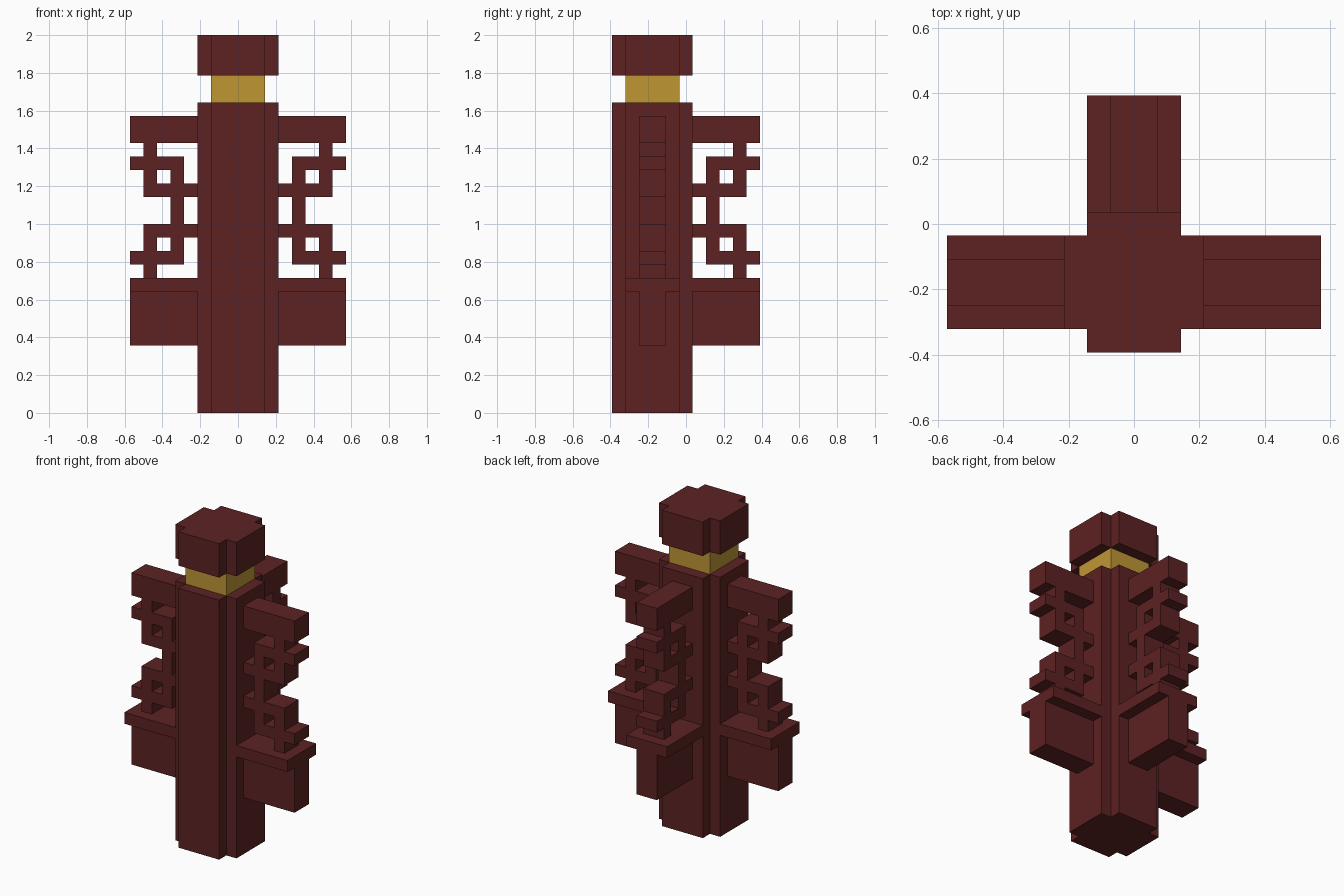
import bpy
import bmesh
from math import pi
from mathutils import Matrix, Vector

cube = bpy.data.objects.get("Cube")
if cube:
    bpy.data.objects.remove(cube)

U = 2 / 28                        # one block
CENTRE = Vector((0, -2.5 * U, 0))  # column axis


def material(name, rgb):
    mat = bpy.data.materials.new(name)
    mat.use_nodes = True
    mat.diffuse_color = (*rgb, 1)
    mat.node_tree.nodes["Principled BSDF"].inputs["Base Color"].default_value = (*rgb, 1)
    return mat


RED = material("dark red", (0.109, 0.016, 0.017))
GOLD = material("gold", (0.52, 0.305, 0.034))


def finish(name, bm, mat, angle=0):
    """Scale blocks to units, turn about the column axis and link."""
    bmesh.ops.recalc_face_normals(bm, faces=bm.faces)
    bm.transform(Matrix.Translation(CENTRE) @ Matrix.Rotation(angle, 4, "Z") @ Matrix.Scale(U, 4))
    mesh = bpy.data.meshes.new(name)
    bm.to_mesh(mesh)
    bm.free()
    mesh.materials.append(mat)
    obj = bpy.data.objects.new(name, mesh)
    bpy.context.collection.objects.link(obj)


def add_box(bm, x0, x1, half, z0, z1):
    size = Matrix.Diagonal((x1 - x0, 2 * half, z1 - z0, 1))
    place = Matrix.Translation(((x0 + x1) / 2, 0, (z0 + z1) / 2))
    bmesh.ops.create_cube(bm, size=1, matrix=place @ size)


def boxes(name, mat, parts, angle=0):
    bm = bmesh.new()
    for part in parts:
        add_box(bm, *part)
    finish(name, bm, mat, angle)


def cross_prism(name, z0, z1):
    """Square column with a one-block notch at each corner."""
    bm = bmesh.new()
    ring = []
    for sx, sy in ((1, 1), (-1, 1), (-1, -1), (1, -1)):
        corner = [(3, 2), (2, 2), (2, 3)]
        if sx != sy:
            corner.reverse()
        ring += [bm.verts.new((sx * x, sy * y, z0)) for x, y in corner]
    base = bm.faces.new(ring)
    top = bmesh.ops.extrude_face_region(bm, geom=[base], use_keep_orig=True)["geom"]
    verts = [v for v in top if isinstance(v, bmesh.types.BMVert)]
    bmesh.ops.translate(bm, verts=verts, vec=(0, 0, z1 - z0))
    finish(name, bm, RED)


# Central column, neck and cap
cross_prism("column", 0, 23)
boxes("gold_neck", GOLD, [(-2, 2, 2, 23, 25)])
cross_prism("cap", 25, 28)

# Fretwork bars: inner end, outer end, bottom, top
HALF_FRET = [(6, 7, 10, 11), (4, 8, 11, 12), (4, 5, 12, 13),
             (6, 7, 12, 13), (3, 7, 13, 14), (4, 5, 14, 15)]
FRET = [(a, b, 1, lo, hi) for a, b, lo, hi in HALF_FRET]
FRET += [(a, b, 1, 30 - hi, 30 - lo) for a, b, lo, hi in HALF_FRET]

# Three wings: left, back and right
for side, angle in (("left", 0), ("back", pi / 2), ("right", pi)):
    boxes(side + "_bracket", RED, [(3, 8, 1, 5, 9)], angle)
    boxes(side + "_shelf", RED, [(3, 8, 2, 9, 10)], angle)
    boxes(side + "_fretwork", RED, FRET, angle)
    boxes(side + "_top_beam", RED, [(3, 8, 1, 20, 22)], angle)
